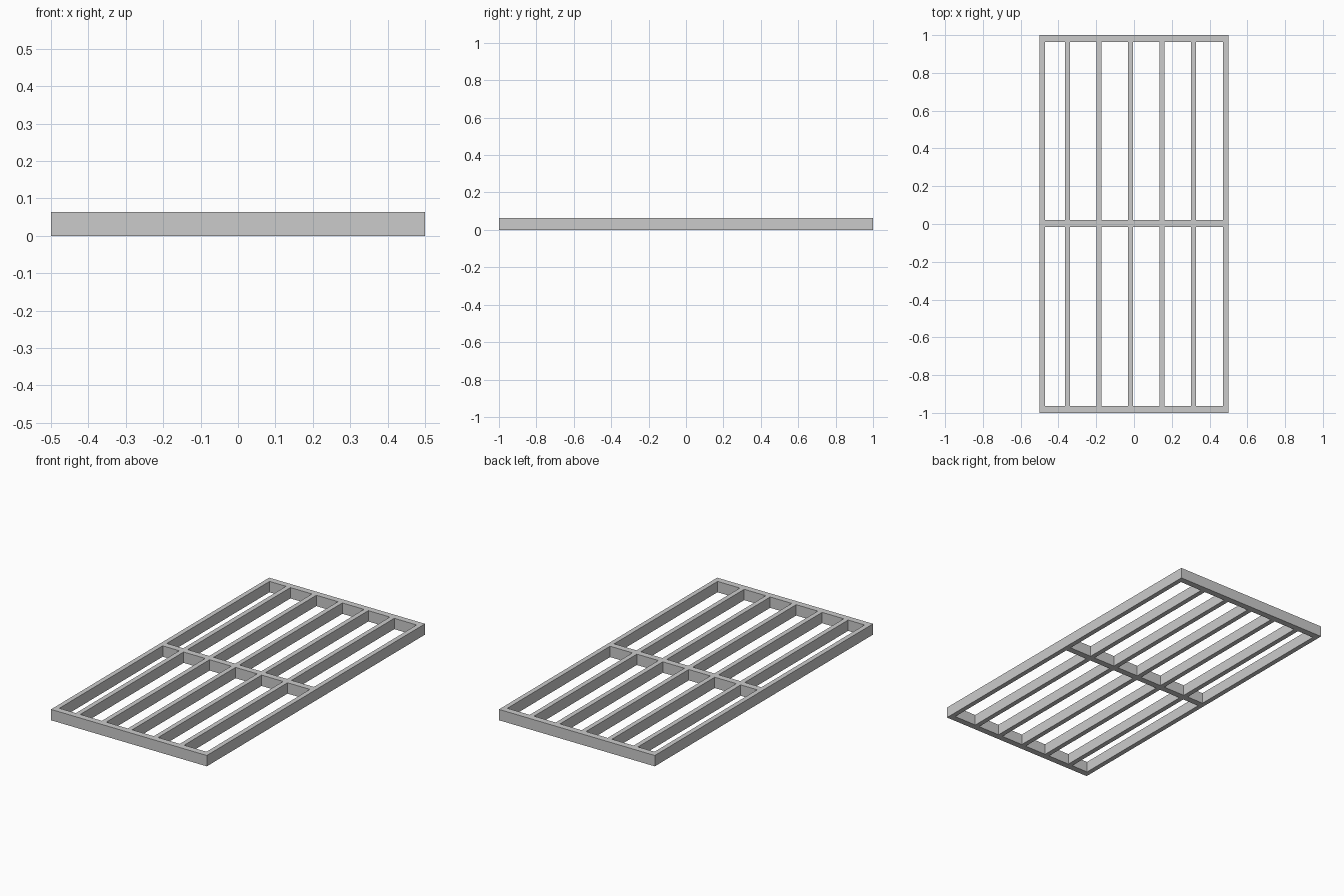
import bpy

if "Cube" in bpy.data.objects:
    bpy.data.objects.remove(bpy.data.objects["Cube"])

H = 0.063        # frame height
BAR = 0.028      # width of lengthwise bars
RAIL = 0.037     # width of crosswise rails
MID = 0.003      # y of the middle rail


def box(name, x0, x1, y0, y1):
    bpy.ops.mesh.primitive_cube_add(size=1, location=((x0 + x1) / 2, (y0 + y1) / 2, H / 2))
    ob = bpy.context.object
    ob.name = name
    ob.scale = (x1 - x0, y1 - y0, H)
    bpy.ops.object.transform_apply(location=False, rotation=False, scale=True)
    return ob


# End rails across the full width
box("front_rail", -0.5, 0.5, -1, -1 + RAIL)
box("back_rail", -0.5, 0.5, 1 - RAIL, 1)

# Long side rails between the end rails
for name, x in (("left_rail", -0.5), ("right_rail", 0.5 - BAR)):
    box(name, x, x + BAR, -1 + RAIL, 1 - RAIL)

# Middle cross rail
box("middle_rail", -0.5 + BAR, 0.5 - BAR, MID - RAIL / 2, MID + RAIL / 2)

# Five inner slats, each in a front and a back half
for i in range(5):
    x = -0.352 + i / 6
    box(f"front_slat_{i + 1}", x - BAR / 2, x + BAR / 2, -1 + RAIL, MID - RAIL / 2)
    box(f"back_slat_{i + 1}", x - BAR / 2, x + BAR / 2, MID + RAIL / 2, 1 - RAIL)
